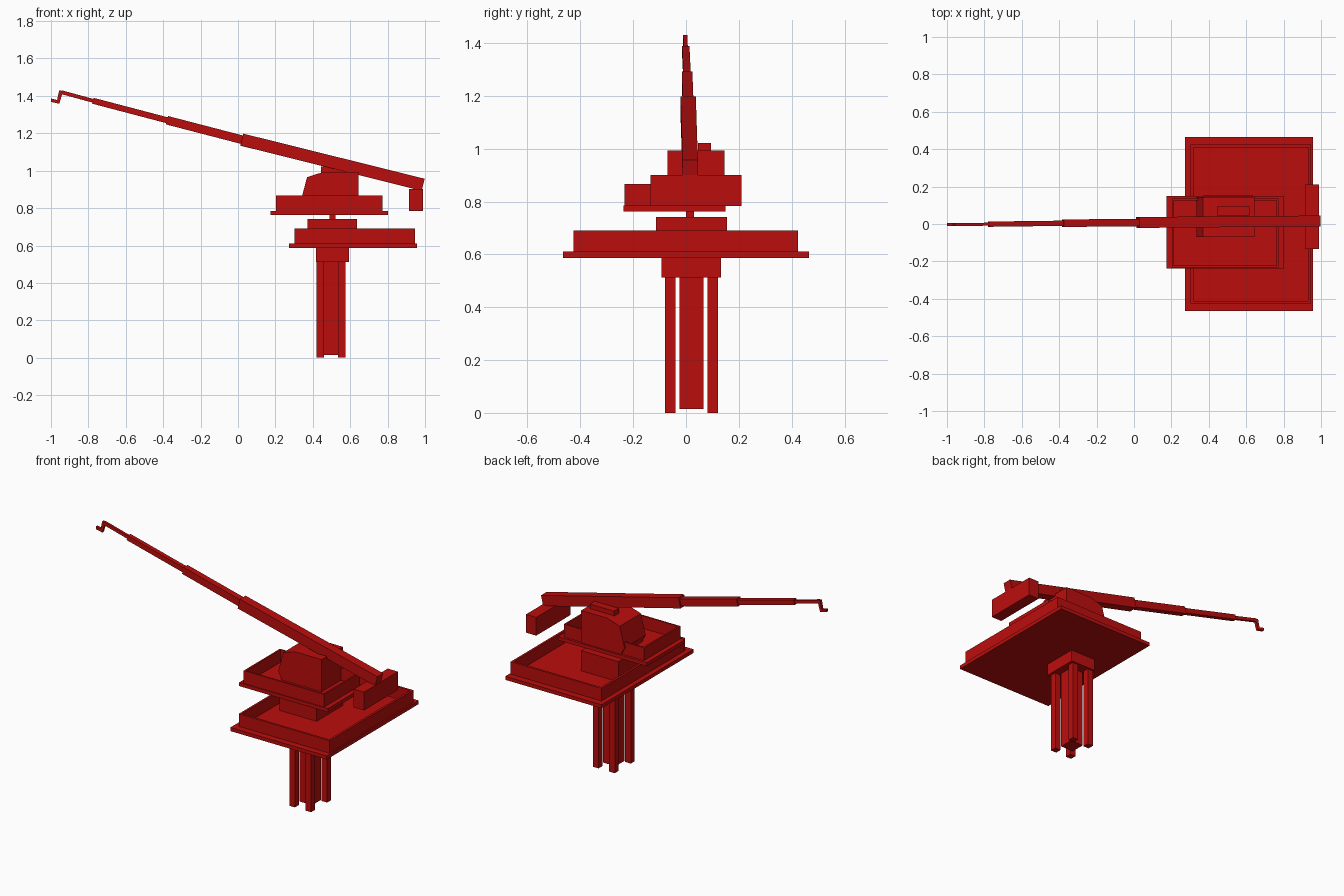
import bpy, bmesh
from mathutils import Vector, Matrix

if "Cube" in bpy.data.objects:
    bpy.data.objects.remove(bpy.data.objects["Cube"])

red = bpy.data.materials.new("crane red")
red.diffuse_color = (0.5, 0.004, 0.004, 1)
red.use_nodes = True
red.node_tree.nodes["Principled BSDF"].inputs["Base Color"].default_value = red.diffuse_color


def finish(name, bm):
    bmesh.ops.recalc_face_normals(bm, faces=bm.faces)
    me = bpy.data.meshes.new(name)
    bm.to_mesh(me)
    bm.free()
    me.materials.append(red)
    ob = bpy.data.objects.new(name, me)
    bpy.context.collection.objects.link(ob)
    return ob


def box_bm(x0, x1, y0, y1, z0, z1):
    bm = bmesh.new()
    bmesh.ops.create_cube(bm, size=1)
    for v in bm.verts:
        v.co = Vector(((x0 + x1) / 2 + v.co.x * (x1 - x0),
                       (y0 + y1) / 2 + v.co.y * (y1 - y0),
                       (z0 + z1) / 2 + v.co.z * (z1 - z0)))
    return bm


def box(name, *b):
    return finish(name, box_bm(*b))


def tray(name, x0, x1, y0, y1, z0, z1, wall, floor):
    """Open box: inset the top face and push it down to the floor."""
    bm = box_bm(x0, x1, y0, y1, z0, z1)
    bm.normal_update()
    top = max(bm.faces, key=lambda f: f.calc_center_median().z)
    bmesh.ops.inset_individual(bm, faces=[top], thickness=wall)
    lid = bmesh.ops.extrude_discrete_faces(bm, faces=[top])["faces"][0]
    for v in lid.verts:
        v.co.z = floor
    return finish(name, bm)


def beam(name, a, b, width, height):
    """Rectangular bar running between two points."""
    a, b = Vector(a), Vector(b)
    d = (b - a).normalized()
    side = Vector((0, 0, 1)).cross(d).normalized()
    up = d.cross(side)
    bm = bmesh.new()
    bmesh.ops.create_cube(bm, size=1)
    for v in bm.verts:
        c = v.co.copy()
        v.co = (a + b) / 2 + d * c.x * (b - a).length + side * c.y * width + up * c.z * height
    return finish(name, bm)


def prism(name, profile, y0, y1):
    """Side profile (x, z) extruded along y."""
    bm = bmesh.new()
    f = bm.faces.new([bm.verts.new((x, y0, z)) for x, z in profile])
    ex = bmesh.ops.extrude_face_region(bm, geom=[f])["geom"]
    bmesh.ops.translate(bm, vec=(0, y1 - y0, 0),
                        verts=[g for g in ex if isinstance(g, bmesh.types.BMVert)])
    return finish(name, bm)


# pedestal: four legs around a central column, with a cap block
for x in (0.44, 0.555):
    for y in (-0.06, 0.102):
        box("pedestal_leg", x - 0.02, x + 0.02, y - 0.02, y + 0.02, 0, 0.52)
box("pedestal_column", 0.453, 0.543, -0.024, 0.067, 0.015, 0.52)
box("pedestal_cap", 0.417, 0.593, -0.092, 0.132, 0.513, 0.588)

# lower platform with walls and turntable
box("lower_deck", 0.272, 0.956, -0.466, 0.466, 0.587, 0.61)
tray("lower_wall", 0.303, 0.947, -0.425, 0.424, 0.61, 0.69, 0.02, 0.612)
box("turntable", 0.372, 0.637, -0.113, 0.155, 0.61, 0.741)
box("slewing_post", 0.49, 0.52, 0.0, 0.03, 0.741, 0.765)

# upper platform
box("upper_deck", 0.174, 0.803, -0.237, 0.15, 0.762, 0.785)
tray("upper_wall", 0.203, 0.773, -0.232, 0.135, 0.785, 0.867, 0.015, 0.787)

# machinery house and its roof box
prism("machinery_house", [(0.36, 0.787), (0.335, 0.835), (0.369, 0.965),
                          (0.455, 0.993), (0.643, 0.993), (0.643, 0.787)],
      -0.07, 0.145)
box("roof_box", 0.445, 0.617, 0.046, 0.094, 0.98, 1.022)

# telescopic boom: each stage thinner than the last
joints = [(0.99, 0.016, 0.925), (0.02, 0.008, 1.166), (-0.38, 0.004, 1.27),
          (-0.776, -0.001, 1.374), (-0.945, -0.003, 1.42)]
sizes = [(0.058, 0.066), (0.04, 0.046), (0.028, 0.032), (0.016, 0.02)]
for i, (w, h) in enumerate(sizes):
    beam("boom_stage_%d" % (i + 1), joints[i], joints[i + 1], w, h)

# hook at the boom tip
prism("boom_hook", [(-0.956, 1.43), (-0.936, 1.425), (-0.955, 1.358),
                    (-1.0, 1.368), (-1.0, 1.386), (-0.967, 1.378)], -0.011, 0.005)

# counterweight under the boom root
box("counterweight", 0.915, 0.988, -0.134, 0.211, 0.784, 0.901)
